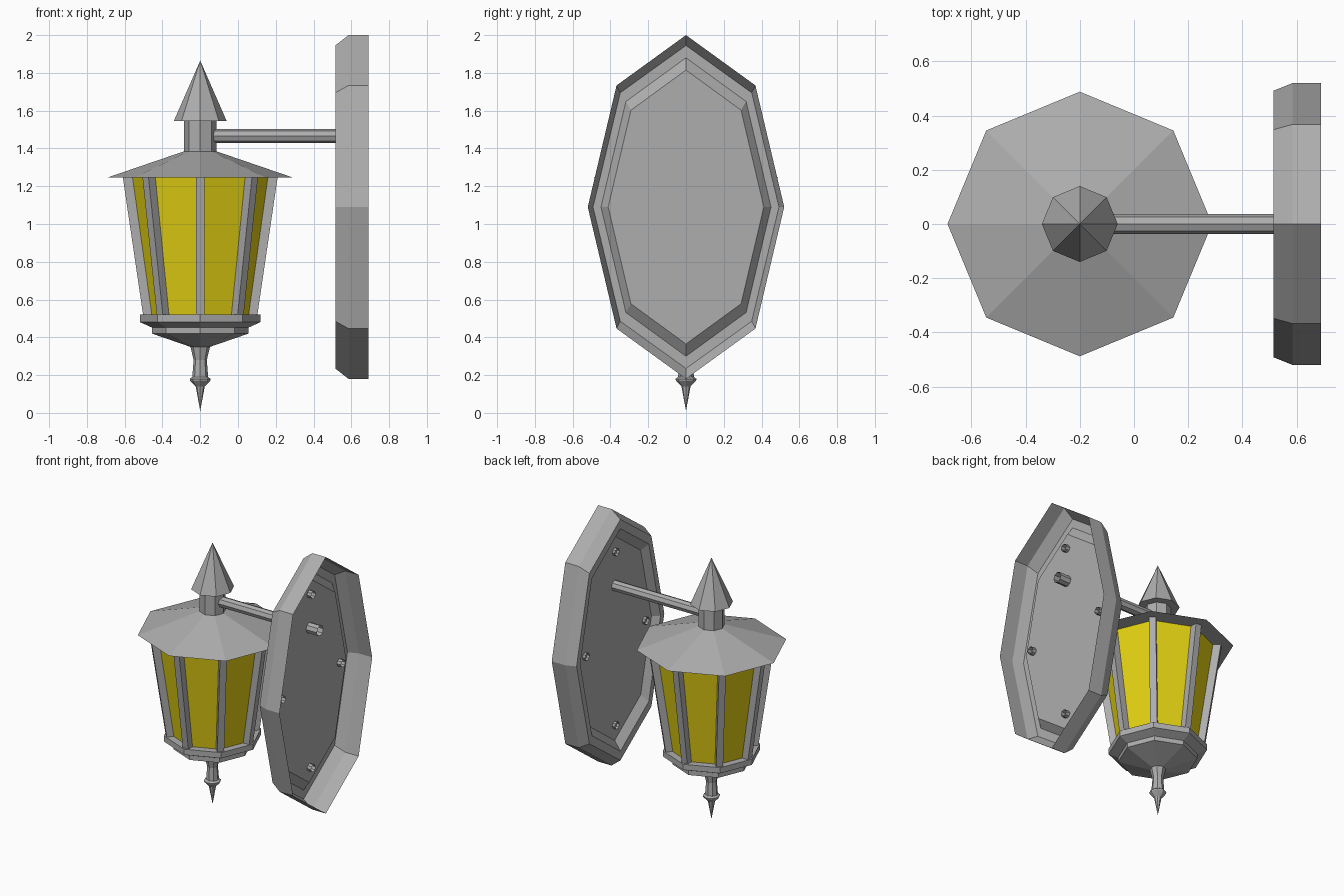
import bpy, bmesh
from math import cos, sin, pi
from mathutils import Matrix, Vector

cube = bpy.data.objects.get("Cube")
if cube:
    bpy.data.objects.remove(cube, do_unlink=True)

SIDES = 8
LAMP_X = -0.2
PLATE_Z = 1.09


def material(name, rgb):
    m = bpy.data.materials.new(name)
    m.use_nodes = True
    col = (*rgb, 1.0)
    m.diffuse_color = col
    bsdf = next(n for n in m.node_tree.nodes if n.type == 'BSDF_PRINCIPLED')
    bsdf.inputs["Base Color"].default_value = col
    return m


METAL = material("grey metal", (0.42, 0.42, 0.42))
GLASS = material("yellow glass", (0.76, 0.63, 0.006))


def finish(name, bm, mat, recalc=True):
    if recalc:
        bmesh.ops.recalc_face_normals(bm, faces=bm.faces[:])
    me = bpy.data.meshes.new(name)
    bm.to_mesh(me)
    bm.free()
    me.materials.append(mat)
    ob = bpy.data.objects.new(name, me)
    bpy.context.collection.objects.link(ob)
    return ob


def skin(bm, rings, cap_start=False, cap_end=False):
    """Join successive vertex loops with quads; a one-vertex loop is a tip."""
    for a, b in zip(rings, rings[1:]):
        n = max(len(a), len(b))
        for i in range(n):
            j = (i + 1) % n
            if len(b) == 1:
                bm.faces.new((a[i], a[j], b[0]))
            elif len(a) == 1:
                bm.faces.new((a[0], b[j], b[i]))
            else:
                bm.faces.new((a[i], a[j], b[j], b[i]))
    if cap_start and len(rings[0]) > 1:
        bm.faces.new(rings[0][::-1])
    if cap_end and len(rings[-1]) > 1:
        bm.faces.new(rings[-1])


def lathe(name, profile, mat=METAL, caps=True):
    """Eight-sided turned part on the lamp axis from (radius, z) pairs."""
    bm = bmesh.new()
    rings = []
    for r, z in profile:
        angles = [2 * pi * i / SIDES for i in range(SIDES)] if r else [0]
        rings.append([bm.verts.new((LAMP_X + r * cos(a), r * sin(a), z)) for a in angles])
    skin(bm, rings, caps, caps)
    return finish(name, bm, mat)


def tube(name, x0, x1, y, z, r):
    """Open-ended tube along x."""
    bm = bmesh.new()
    rings = [[bm.verts.new((x, y + r * cos(a), z + r * sin(a)))
              for a in (2 * pi * i / SIDES for i in range(SIDES))] for x in (x0, x1)]
    skin(bm, rings)
    return finish(name, bm, METAL)


# Lantern, from the tip of the spire down
lathe("spire", [(0.14, 1.545), (0, 1.865)])
lathe("neck", [(0.085, 1.37), (0.085, 1.55)])
lathe("roof", [(0.488, 1.247), (0.085, 1.385)])
lathe("glass_panes", [(0.265, 0.515), (0.368, 1.25)], GLASS)
lathe("base_tray", [(0.053, 0.35), (0.256, 0.42), (0.256, 0.452),
                    (0.318, 0.48), (0.318, 0.52)])
lathe("finial", [(0.053, 0.355), (0.035, 0.28), (0.042, 0.19), (0.056, 0.18),
                 (0.053, 0.17), (0.024, 0.14), (0, 0.01)])

# Sloping corner posts, one at every corner of the glass
bm = bmesh.new()
for k in range(SIDES):
    turn = Matrix.Rotation(2 * pi * k / SIDES, 3, 'Z')
    for v in bmesh.ops.create_cube(bm, size=1)["verts"]:
        outer, z = (0.41, 1.249) if v.co.z > 0 else (0.302, 0.515)
        r = outer if v.co.x > 0 else outer - 0.06
        v.co = turn @ Vector((r, v.co.y * 0.045, z)) + Vector((LAMP_X, 0, 0))
finish("corner_posts", bm, METAL)

# Wall plate: open-backed octagonal shell with a sunken centre panel
bm = bmesh.new()
plate = [(0.69, 0.52, 0.91), (0.585, 0.52, 0.91), (0.515, 0.492, 0.855),
         (0.515, 0.45, 0.79), (0.56, 0.412, 0.725)]
rings = [[bm.verts.new((x, ry * cos(a), PLATE_Z + rz * sin(a)))
          for a in (2 * pi * i / SIDES for i in range(SIDES))] for x, ry, rz in plate]
skin(bm, rings[::1], cap_end=True)
bmesh.ops.reverse_faces(bm, faces=bm.faces[:])
finish("wall_plate", bm, METAL, recalc=False)

# Arm and the four plate fixings
tube("arm", -0.15, 0.645, 0, 1.465, 0.037)
for label, y, dz in (("top", 0, 0.615), ("bottom", 0, -0.615),
                     ("left", 0.335, 0), ("right", -0.335, 0)):
    tube("fixing_" + label, 0.54, 0.592, y, PLATE_Z + dz, 0.026)
